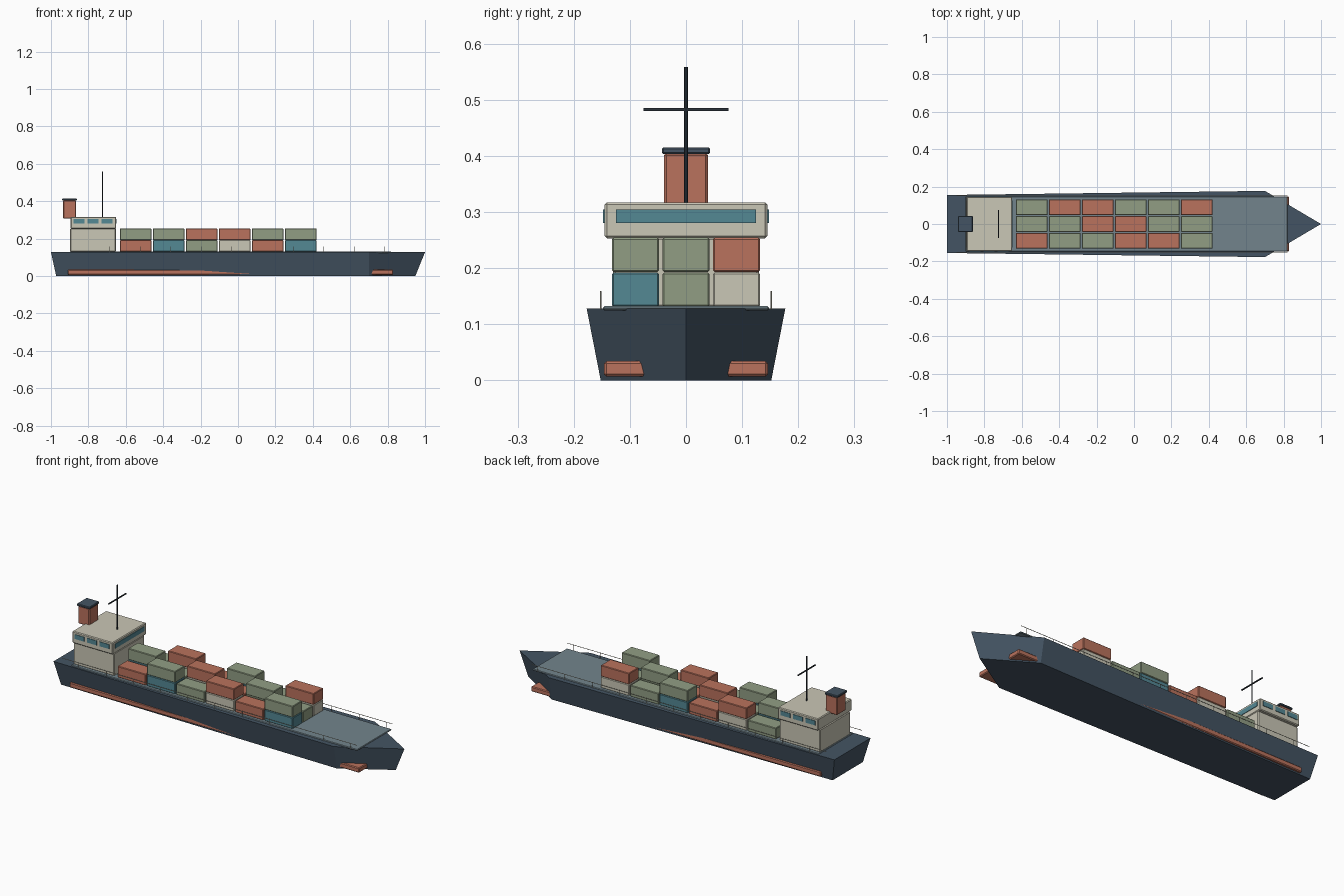
import bpy
import bmesh

if "Cube" in bpy.data.objects:
    bpy.data.objects.remove(bpy.data.objects["Cube"], do_unlink=True)


def material(name, rgb):
    """Flat material from 0-255 display values, stored as linear."""
    lin = [((c / 255 + 0.055) / 1.055) ** 2.4 for c in rgb]
    mat = bpy.data.materials.new(name)
    mat.use_nodes = True
    mat.diffuse_color = (*lin, 1)
    bsdf = next(n for n in mat.node_tree.nodes if n.type == 'BSDF_PRINCIPLED')
    bsdf.inputs["Base Color"].default_value = (*lin, 1)
    bsdf.inputs["Roughness"].default_value = 0.7
    return mat


NAVY = material("navy", (68, 84, 99))
CHARCOAL = material("charcoal", (42, 50, 58))
GREY = material("deck grey", (114, 132, 140))
CREAM = material("cream", (202, 199, 182))
RED = material("brick red", (186, 114, 93))
GREEN = material("sage green", (145, 158, 132))
TEAL = material("teal", (84, 136, 148))


def add_object(name, bm, mat, bevel=0.0):
    bmesh.ops.recalc_face_normals(bm, faces=bm.faces)
    mesh = bpy.data.meshes.new(name)
    bm.to_mesh(mesh)
    bm.free()
    mesh.materials.append(mat)
    obj = bpy.data.objects.new(name, mesh)
    bpy.context.collection.objects.link(obj)
    if bevel:
        mod = obj.modifiers.new("Bevel", 'BEVEL')
        mod.width = bevel
        mod.segments = 1
    return obj


def box(name, xs, ys, zs, mat, bevel=0.0):
    """Box between the given (low, high) limits on each axis."""
    bm = bmesh.new()
    bmesh.ops.create_cube(bm, size=1)
    for v in bm.verts:
        v.co = [lim[0] if c < 0 else lim[1] for c, lim in zip(v.co, (xs, ys, zs))]
    return add_object(name, bm, mat, bevel)


def rod(name, radius, low, high, mat, sides=8):
    """Upright rod at (x, y) between two heights."""
    bm = bmesh.new()
    bmesh.ops.create_cone(bm, cap_ends=True, segments=sides, radius1=radius,
                          radius2=radius, depth=high[2] - low[2])
    obj = add_object(name, bm, mat)
    obj.location = (low[0], low[1], (low[2] + high[2]) / 2)
    return obj


# Hull: two five-sided outlines joined by sloping sides
def outline(stern, stern_half, shoulder, shoulder_half, bow, z):
    return [(stern, -stern_half, z), (shoulder, -shoulder_half, z), (bow, 0, z),
            (shoulder, shoulder_half, z), (stern, stern_half, z)]


bm = bmesh.new()
keel = [bm.verts.new(p) for p in outline(-0.972, 0.130, 0.70, 0.152, 0.948, 0)]
rim = [bm.verts.new(p) for p in outline(-1, 0.155, 0.70, 0.177, 1, 0.128)]
bm.faces.new(keel)
bm.faces.new(rim)
for i in range(5):
    j = (i + 1) % 5
    bm.faces.new((keel[i], keel[j], rim[j], rim[i]))
add_object("hull", bm, NAVY)

# Deck plate and the red waterline beams that pass through the hull
box("deck", (-0.90, 0.82), (-0.148, 0.148), (0.124, 0.132), GREY, 0.003)
for name, s in (("right", -1), ("left", 1)):
    box(f"waterline_beam_{name}", (-0.91, 0.83), sorted((s * 0.06, s * 0.146)),
        (0.007, 0.034), RED, 0.004)

# Railings
for name, y in (("right", -0.152), ("left", 0.152)):
    box(f"rail_{name}", (-0.95, 0.82), (y - 0.001, y + 0.001), (0.157, 0.159), CREAM)
    for i in range(11):
        x = -0.85 + i * 0.1635
        rod(f"rail_post_{name}_{i + 1}", 0.0012, (x, y, 0.126), (x, y, 0.158), CREAM, 6)

# Deckhouse and bridge
box("deckhouse", (-0.897, -0.653), (-0.13, 0.13), (0.13, 0.255), CREAM, 0.004)
box("bridge", (-0.895, -0.652), (-0.145, 0.145), (0.253, 0.317), CREAM, 0.004)
box("bridge_front_window", (-0.654, -0.649), (-0.125, 0.125), (0.28, 0.304), TEAL)
for name, s in (("right", -1), ("left", 1)):
    for i in range(3):
        x = -0.85 + i * 0.075
        box(f"bridge_side_window_{name}_{i + 1}", (x - 0.029, x + 0.029),
            sorted((s * 0.142, s * 0.148)), (0.28, 0.304), TEAL)

# Funnel
box("funnel", (-0.935, -0.866), (-0.039, 0.039), (0.307, 0.405), RED, 0.004)
box("funnel_cap", (-0.94, -0.862), (-0.043, 0.043), (0.403, 0.415), NAVY, 0.003)

# Mast with crossbar
rod("mast", 0.0032, (-0.725, 0, 0.31), (-0.725, 0, 0.558), CHARCOAL)
box("mast_crossbar", (-0.728, -0.722), (-0.076, 0.076), (0.48, 0.485), CHARCOAL)

# Containers: one letter per bay from stern to bow, rows from right to left
COLOURS = {"r": RED, "g": GREEN, "t": TEAL, "c": CREAM}
TIERS = {"lower": ("rtgcrt", "tgcrgg", "gcrtgc"),
         "upper": (" g r g", "g r g ", " r g r")}
for tier, (z0, z1) in (("lower", (0.131, 0.192)), ("upper", (0.193, 0.254))):
    for row, letters in enumerate(TIERS[tier]):
        y = (row - 1) * 0.09
        for bay, letter in enumerate(letters):
            if letter in COLOURS:
                x = -0.632 + bay * 0.1765
                box(f"container_{tier}_{row + 1}_{bay + 1}", (x, x + 0.17),
                    (y - 0.042, y + 0.042), (z0, z1), COLOURS[letter], 0.003)
